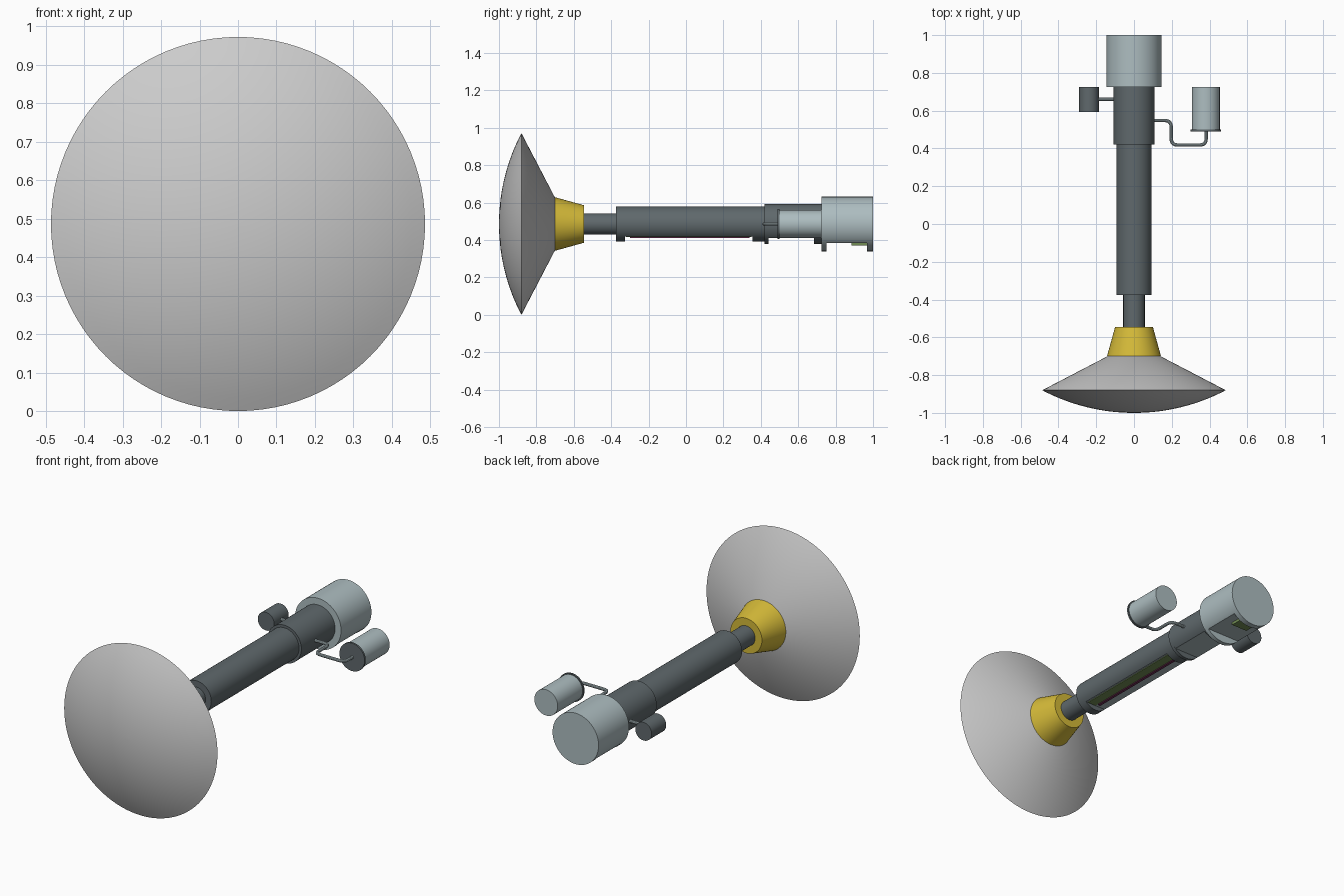
import bpy, bmesh, math
from mathutils import Vector

if "Cube" in bpy.data.objects:
    bpy.data.objects.remove(bpy.data.objects["Cube"], do_unlink=True)

AXIS_Z = 0.486


def material(name, rgb):
    m = bpy.data.materials.new(name)
    m.use_nodes = True
    m.diffuse_color = (*rgb, 1)
    m.node_tree.nodes["Principled BSDF"].inputs["Base Color"].default_value = (*rgb, 1)
    return m


DARK = material("dark grey", (0.115, 0.14, 0.15))
PALE = material("pale blue grey", (0.42, 0.51, 0.53))
DISH = material("light grey", (0.6, 0.6, 0.6))
YELLOW = material("yellow", (0.66, 0.49, 0.04))
GREEN = material("green", (0.17, 0.27, 0.09))
PURPLE = material("purple", (0.16, 0.03, 0.09))


def finish(name, bm, mats):
    bmesh.ops.remove_doubles(bm, verts=bm.verts[:], dist=1e-5)
    bmesh.ops.recalc_face_normals(bm, faces=bm.faces[:])
    me = bpy.data.meshes.new(name)
    bm.to_mesh(me)
    bm.free()
    for m in mats:
        me.materials.append(m)
    ob = bpy.data.objects.new(name, me)
    bpy.context.collection.objects.link(ob)
    smooth(ob)
    return ob


def smooth(ob):
    bpy.ops.object.select_all(action="DESELECT")
    ob.select_set(True)
    bpy.context.view_layer.objects.active = ob
    bpy.ops.object.shade_smooth_by_angle()


def turned(name, profile, mats, x=0.0, sides=64):
    """Round part along y; profile items are (y, radius[, lowest z offset])."""
    bm = bmesh.new()
    rings = []
    for y, r, *floor in profile:
        low = floor[0] if floor else -r
        ring = []
        for i in range(sides):
            a = math.tau * i / sides
            ring.append(bm.verts.new((x + r * math.cos(a), y,
                                      AXIS_Z + max(low, r * math.sin(a)))))
        rings.append(ring)
    for a, b in zip(rings, rings[1:]):
        for i in range(sides):
            j = (i + 1) % sides
            bm.faces.new((a[i], a[j], b[j], b[i]))
    bm.faces.new(rings[0])
    bm.faces.new(rings[-1])
    return finish(name, bm, mats)


def open_body(name, y0, y1, y2, y3, r, low, mats):
    """Cylinder cut flat underneath between two full end collars."""
    ob = turned(name, [(y0, r), (y1, r), (y1, r, low), (y2, r, low),
                       (y2, r), (y3, r)], mats)
    for p in ob.data.polygons:
        if p.normal.z < -0.99 and abs(p.center.z - AXIS_Z - low) < 0.001:
            p.material_index = 1
    return ob


def block(name, lo, hi, mat):
    bm = bmesh.new()
    bmesh.ops.create_cube(bm, size=1)
    for v in bm.verts:
        v.co = [l + (c + 0.5) * (h - l) for c, l, h in zip(v.co, lo, hi)]
    return finish(name, bm, [mat])


def pipe(name, points, radius, mat, bend=0.035):
    pts = [Vector((px, py, AXIS_Z)) for px, py in points]
    path = [pts[0]]
    # round each corner with a short quadratic arc
    for a, b, c in zip(pts, pts[1:], pts[2:]):
        s, e = b + (a - b).normalized() * bend, b + (c - b).normalized() * bend
        for k in range(7):
            t = k / 6
            path.append(s * (1 - t) ** 2 + b * 2 * t * (1 - t) + e * t * t)
    path.append(pts[-1])
    cu = bpy.data.curves.new(name, "CURVE")
    cu.dimensions = "3D"
    cu.bevel_depth = radius
    cu.bevel_resolution = 3
    cu.use_fill_caps = True
    sp = cu.splines.new("POLY")
    sp.points.add(len(path) - 1)
    for p, co in zip(sp.points, path):
        p.co = (*co, 1)
    cu.materials.append(mat)
    ob = bpy.data.objects.new(name, cu)
    bpy.context.collection.objects.link(ob)
    bpy.ops.object.select_all(action="DESELECT")
    ob.select_set(True)
    bpy.context.view_layer.objects.active = ob
    bpy.ops.object.convert(target="MESH")
    smooth(bpy.context.object)


# Dish: shallow spherical front, straight conical back
RIM, DEPTH = 0.486, 0.12
ball = (RIM ** 2 + DEPTH ** 2) / (2 * DEPTH)
front = []
for k in range(15):
    r = max(0.002, RIM * k / 14)
    front.append((-1 + ball - math.sqrt(ball ** 2 - r ** 2), r))
turned("dish", front + [(-0.70, 0.14)], [DISH], sides=96)
turned("dish_hub", [(-0.70, 0.143), (-0.545, 0.10)], [YELLOW])
turned("neck", [(-0.56, 0.057), (-0.37, 0.057)], [DARK])

# Main boom, collar and rear drum, open along the underside
open_body("main_tube", -0.375, -0.325, 0.355, 0.42, 0.093, -0.066, [DARK, PALE])
open_body("rear_collar", 0.42, 0.44, 0.685, 0.725, 0.108, -0.076, [DARK, PALE])
open_body("rear_drum", 0.725, 0.75, 0.968, 1.0, 0.146, -0.101, [PALE, PALE])

# Fittings in the underside bays
bay = AXIS_Z - 0.066
block("bay_panel", (0.004, -0.32, bay - 0.004), (0.056, 0.35, bay + 0.01), GREEN)
block("bay_strip", (-0.012, -0.30, bay - 0.009), (0.004, 0.34, bay + 0.01), PURPLE)
block("drum_box", (-0.05, 0.885, AXIS_Z - 0.116), (0.05, 0.968, AXIS_Z - 0.09), GREEN)

# Left canister with its dark end plate and bent pipe
turned("left_canister", [(0.50, 0.074), (0.725, 0.074)], [PALE], x=0.38)
turned("left_canister_plate", [(0.49, 0.08), (0.50, 0.08)], [DARK], x=0.38)
pipe("left_pipe", [(0.09, 0.548), (0.197, 0.548), (0.197, 0.418),
                   (0.382, 0.418), (0.382, 0.495)], 0.009, PALE)

# Right canister with its straight pipe
turned("right_canister", [(0.593, 0.052), (0.725, 0.052)], [DARK], x=-0.238)
pipe("right_pipe", [(-0.09, 0.66), (-0.20, 0.66)], 0.009, PALE)
